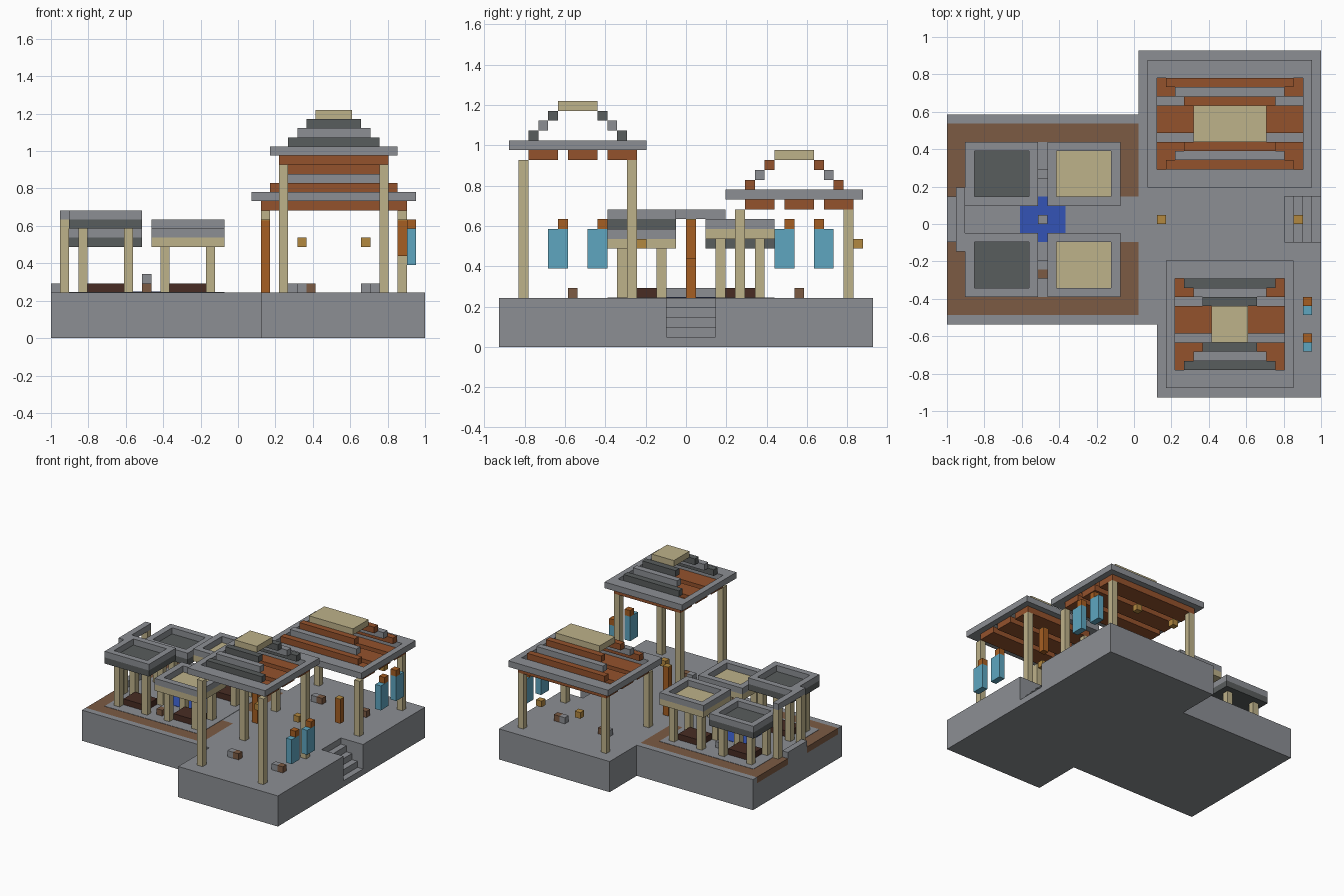
import bpy, bmesh
from mathutils import Vector

cube = bpy.data.objects.get("Cube")
if cube:
    bpy.data.objects.remove(cube)

U = 2 / 41                                   # one building block
ORIGIN = Vector((-1, -19 * U, 0))


def material(name, *rgb):
    col = [((c / 255 + 0.055) / 1.055) ** 2.4 for c in rgb] + [1]
    m = bpy.data.materials.new(name)
    m.use_nodes = True
    m.diffuse_color = col
    m.node_tree.nodes["Principled BSDF"].inputs["Base Color"].default_value = col
    return m


STONE = material("grey stone", 140, 143, 148)
SLATE = material("dark slate", 89, 93, 93)
TAN = material("pale wood", 190, 178, 138)
RUST = material("rust wood", 148, 82, 44)
AMBER = material("amber wood", 166, 94, 34)
GOLD = material("lantern gold", 178, 136, 64)
DIRT = material("brown earth", 124, 91, 68)
SOIL = material("dark soil", 72, 44, 35)
WATER = material("deep blue water", 52, 84, 182)
CLOTH = material("light blue cloth", 94, 166, 192)


def part(name, mat, *boxes):
    """One object made of boxes, each (x0, x1, y0, y1, z0, z1) in blocks."""
    bm = bmesh.new()
    for x0, x1, y0, y1, z0, z1 in boxes:
        lo, hi = Vector((x0, y0, z0)), Vector((x1, y1, z1))
        for v in bmesh.ops.create_cube(bm, size=1)["verts"]:
            at = (lo + hi) / 2 + v.co * (hi - lo)
            v.co = ORIGIN + at * U
    mesh = bpy.data.meshes.new(name)
    bm.to_mesh(mesh)
    bm.free()
    mesh.materials.append(mat)
    ob = bpy.data.objects.new(name, mesh)
    bpy.context.collection.objects.link(ob)
    return ob


def ring(x0, x1, y0, y1, z0, z1, tx, ty):
    """Four boxes forming a rectangular frame."""
    return [(x0, x1, y0, y0 + ty, z0, z1), (x0, x1, y1 - ty, y1, z0, z1),
            (x0, x0 + tx, y0 + ty, y1 - ty, z0, z1),
            (x1 - tx, x1, y0 + ty, y1 - ty, z0, z1)]


def posts(xs, ys, z0, z1):
    return [(x, x + 1, y, y + 1, z0, z1) for x in xs for y in ys]


# Terrace with stairs cut into its right side
part("terrace", STONE,
     (0, 21, 8, 31, 0, 4), (0, 21, 8, 9, 4, 5), (0, 21, 30, 31, 4, 5),
     (0, 21, 17, 22, 4, 5), (21, 23, 8, 22, 0, 5), (23, 41, 0, 17, 0, 5),
     (21, 41, 22, 38, 0, 5), (23, 37, 17, 22, 0, 5))
part("stairs", STONE, *[(41 - n, 42 - n, 17, 22, 0, n) for n in range(1, 5)])
part("garden_earth", DIRT, (0, 21, 9, 17, 4, 5), (0, 21, 22, 30, 4, 5))

# Courtyard, pool and fountain
part("courtyard_paving", STONE, (2, 19, 11, 28, 5, 5.05))
part("pool", WATER, (8, 13, 17, 22, 5, 5.1))
part("fountain_pillar", STONE, (10, 11, 19, 20, 5, 7))
part("garden_blocks", STONE, (10, 11, 14, 15, 5, 6), (10, 11, 24, 25, 5, 6))
part("garden_seat", DIRT, (10, 11, 13, 14, 5, 6))

# Left gate
part("gate_posts", TAN, *posts((1,), (16, 22), 5, 13))
part("gate_beam", STONE, (1, 2, 16, 23, 13, 14))
part("gate_step", STONE, (0, 1, 17, 22, 5, 6))


# Four garden pavilions with sunken flat roofs
def pavilion(name, x, y, z, mat):
    part(name + "_posts", TAN, *posts((x + 1, x + 6), (y + 1, y + 5), 5, z))
    part(name + "_roof", mat, (x, x + 8, y, y + 7, z, z + 1))
    part(name + "_rim", STONE, *ring(x, x + 8, y, y + 7, z + 1, z + 2, 1, 1))
    part(name + "_planter", SOIL, (x + 2, x + 6, y + 2, y + 5, 5, 6))


pavilion("front_left_pavilion", 2, 11, 12, SLATE)
pavilion("back_left_pavilion", 2, 21, 10, SLATE)
pavilion("front_right_pavilion", 11, 11, 10, TAN)
pavilion("back_right_pavilion", 11, 21, 11, TAN)


# Two open halls with stepped roofs
def hall(name, x0, x1, y, z, step_mat):
    y1 = y + 14
    part(name + "_posts", TAN, *posts((x0 + 1, x1 - 2), (y + 1, y1 - 2), 5, z - 1))
    part(name + "_eaves", STONE, *ring(x0, x1, y, y1, z, z + 1, 1, 2))
    part(name + "_ceiling_boards", RUST,
         *[(x0 + 1, x1 - 1, y + s, y + s + 3, z - 1, z) for s in (2, 6, 10)])
    for n in range(3):
        a, b, top = x0 + 2 + n, x1 - 2 - n, z + 1 + n
        part(f"{name}_roof_step_{n + 1}", STONE if n == 1 else step_mat,
             (a, b, y + 2 + n, y + 3 + n, top, top + 1),
             (a, b, y1 - 3 - n, y1 - 2 - n, top, top + 1))
    part(name + "_roof_cap", TAN, (x0 + 5, x1 - 5, y + 5, y1 - 5, z + 4, z + 5))


hall("front_hall", 24, 38, 1, 20, SLATE)
hall("back_hall", 22, 40, 23, 15, RUST)

# Stools and hanging lanterns
seats = [(27, 7), (35, 7), (26, 30), (34, 30)]
part("stool_bases", STONE, *[(x, x + 1, y, y + 1, 5, 6) for x, y in seats])
part("stool_seats", DIRT, *[(x + 1, x + 2, y, y + 1, 5, 6) for x, y in seats])
part("lanterns", GOLD, *posts((27, 34), (14, 36), 10, 11))

# Lamp pillars with gold tops
for name, x, z in (("inner", 23, 5), ("stair", 38, 9)):
    part(name + "_lamp_pillar", AMBER, (x, x + 1, 19, 20, z, 12.9))
    part(name + "_lamp_top", GOLD, (x, x + 1, 19, 20, 12.9, 13))

# Hanging banners on the right side
for n, (y, hook) in enumerate([(5, 6), (9, 10), (28, 29), (32, 32)], 1):
    part(f"banner_{n}", CLOTH, (39, 40, y, y + 2, 8, 12))
    # The front pair have their far half one block lower in the hook's shade
    part(f"banner_hook_{n}", AMBER, (39, 40, hook, hook + 1, 12, 13))
